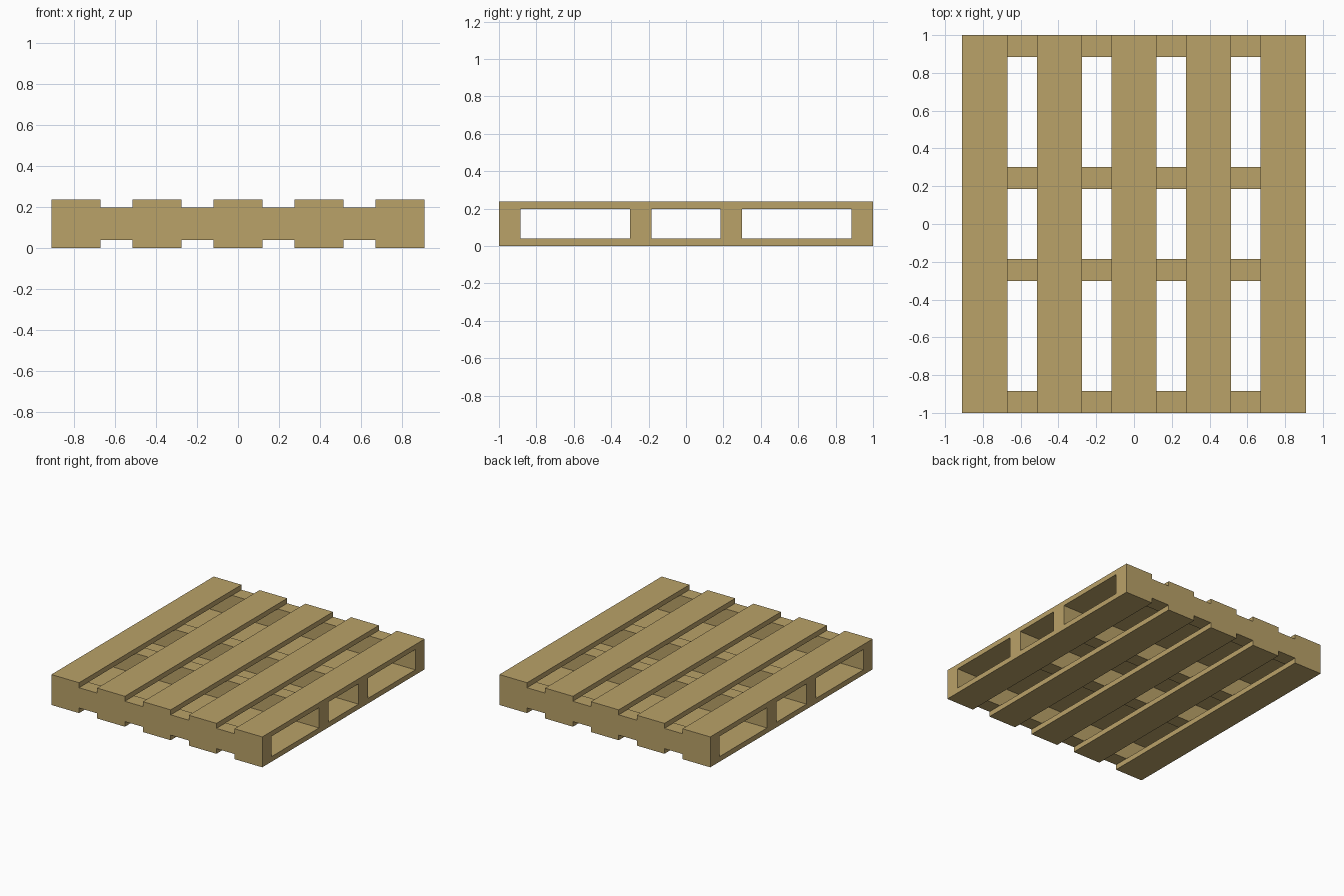
import bpy

if "Cube" in bpy.data.objects:
    bpy.data.objects.remove(bpy.data.objects["Cube"])

wood = bpy.data.materials.new("wood")
wood.diffuse_color = (0.49, 0.36, 0.14, 1)
wood.use_nodes = True
wood.node_tree.nodes["Principled BSDF"].inputs["Base Color"].default_value = wood.diffuse_color


def plank(name, center, size):
    bpy.ops.mesh.primitive_cube_add(size=1, location=center)
    ob = bpy.context.object
    ob.name = name
    ob.scale = size
    bpy.ops.object.transform_apply(location=False, rotation=False, scale=True)
    ob.data.materials.append(wood)


BOARD_W, LENGTH, SPACING = 0.239, 2.0, 0.395
LOW, HIGH, TOP = 0.04, 0.198, 0.237

# Deck boards, top and bottom, running front to back
for i in range(5):
    x = (i - 2) * SPACING
    plank(f"top_board_{i + 1}", (x, 0, (HIGH + TOP) / 2), (BOARD_W, LENGTH, TOP - HIGH))
    plank(f"bottom_board_{i + 1}", (x, 0, LOW / 2), (BOARD_W, LENGTH, LOW))

# Cross beams between the decks
width = 4 * SPACING + BOARD_W
for i, y in enumerate((-0.9425, -0.243, 0.243, 0.9425)):
    plank(f"cross_beam_{i + 1}", (0, y, (LOW + HIGH) / 2), (width, 0.115, HIGH - LOW))
